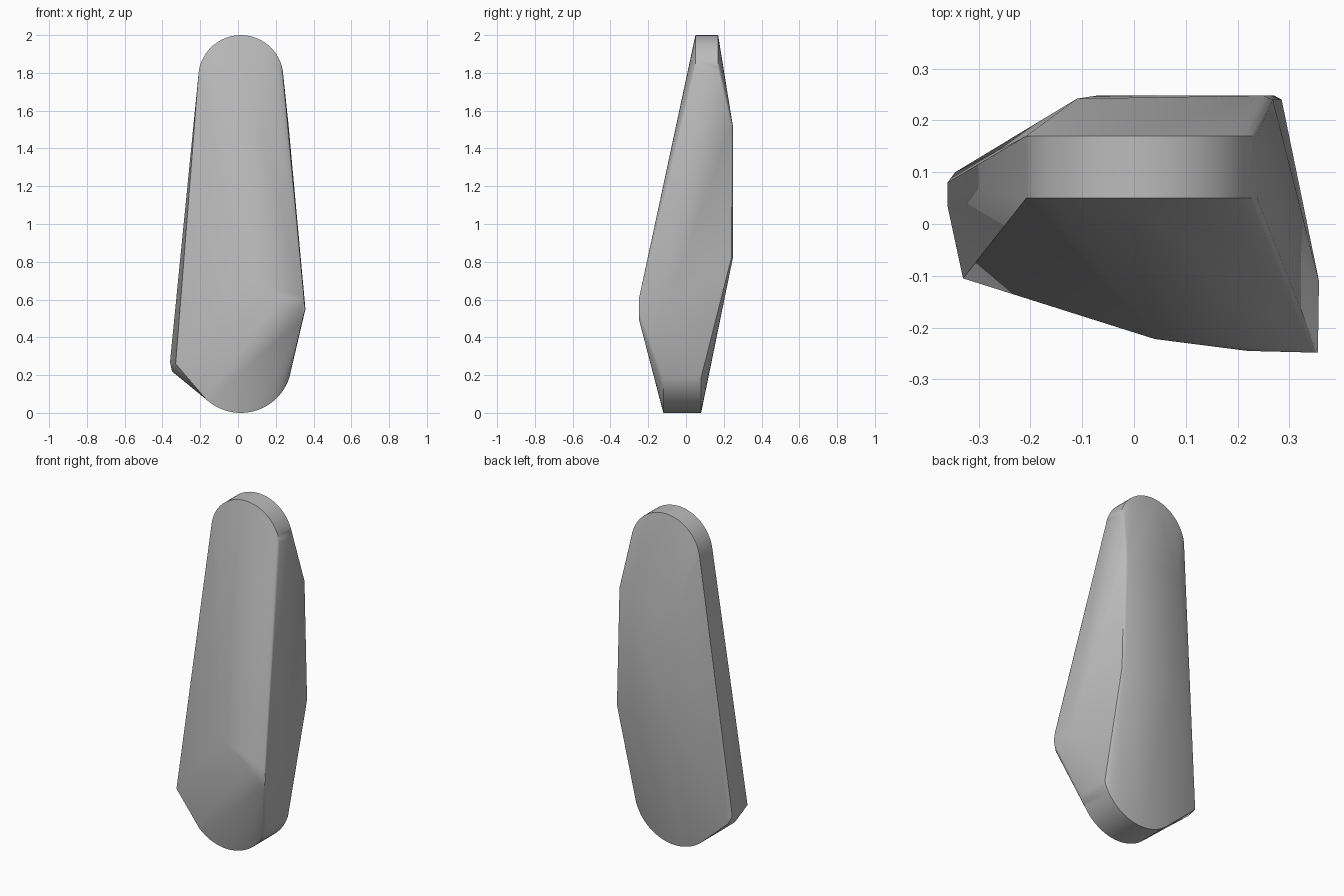
import bpy
import bmesh
from math import sin, cos, radians, pi

cube = bpy.data.objects.get("Cube")
if cube:
    bpy.data.objects.remove(cube, do_unlink=True)

grey = bpy.data.materials.new("stone grey")
grey.use_nodes = True
colour = (0.5, 0.5, 0.5, 1)
grey.diffuse_color = colour
grey.node_tree.nodes["Principled BSDF"].inputs["Base Color"].default_value = colour


def arc(cx, cz, radius, start, end, y, steps=24):
    """Points along a rounded end, in a plane of constant y."""
    angles = [radians(start + (end - start) * i / steps) for i in range(steps + 1)]
    return [(cx + radius * cos(a), y, cz + radius * sin(a)) for a in angles]


# Rounded top and bottom ends, each with a front and back rim
points = []
for y in (0.05, 0.17):
    points += arc(0.015, 1.775, 0.225, 8, 172, y)
for y in (-0.12, 0.08):
    points += arc(0.015, 0.27, 0.27, 227, 342, y)

# Front ridge and its sharp side corner
points += [(0.04, -0.222, 0.70), (0.22, -0.245, 0.61), (0.345, -0.248, 0.61),
           (0.355, -0.248, 0.55), (0.34, -0.248, 0.49), (0.357, -0.11, 0.55)]
# Low side corner
points += [(-0.33, -0.105, 0.26), (-0.36, 0.035, 0.27),
           (-0.36, 0.08, 0.27), (-0.345, 0.1, 0.23), (-0.35, 0.04, 0.22)]
# Flat back panel
points += [(0.285, 0.24, 0.82), (0.27, 0.248, 0.82), (-0.07, 0.248, 0.82),
           (0.268, 0.24, 1.52), (0.25, 0.248, 1.52), (-0.11, 0.242, 1.52)]

# Skin the outline into one faceted body
bm = bmesh.new()
verts = [bm.verts.new(p) for p in points]
hull = bmesh.ops.convex_hull(bm, input=verts)
loose = {v for v in hull["geom_interior"] + hull["geom_unused"]
         if isinstance(v, bmesh.types.BMVert)}
bmesh.ops.delete(bm, geom=list(loose), context="VERTS")
bmesh.ops.recalc_face_normals(bm, faces=bm.faces)
mesh = bpy.data.meshes.new("stone_body")
bm.to_mesh(mesh)
bm.free()
mesh.materials.append(grey)
body = bpy.data.objects.new("stone_body", mesh)
bpy.context.collection.objects.link(body)

# Soft creases, crisp rims
bpy.ops.object.select_all(action="DESELECT")
body.select_set(True)
bpy.context.view_layer.objects.active = body
bpy.ops.object.shade_smooth_by_angle(angle=pi / 6)
